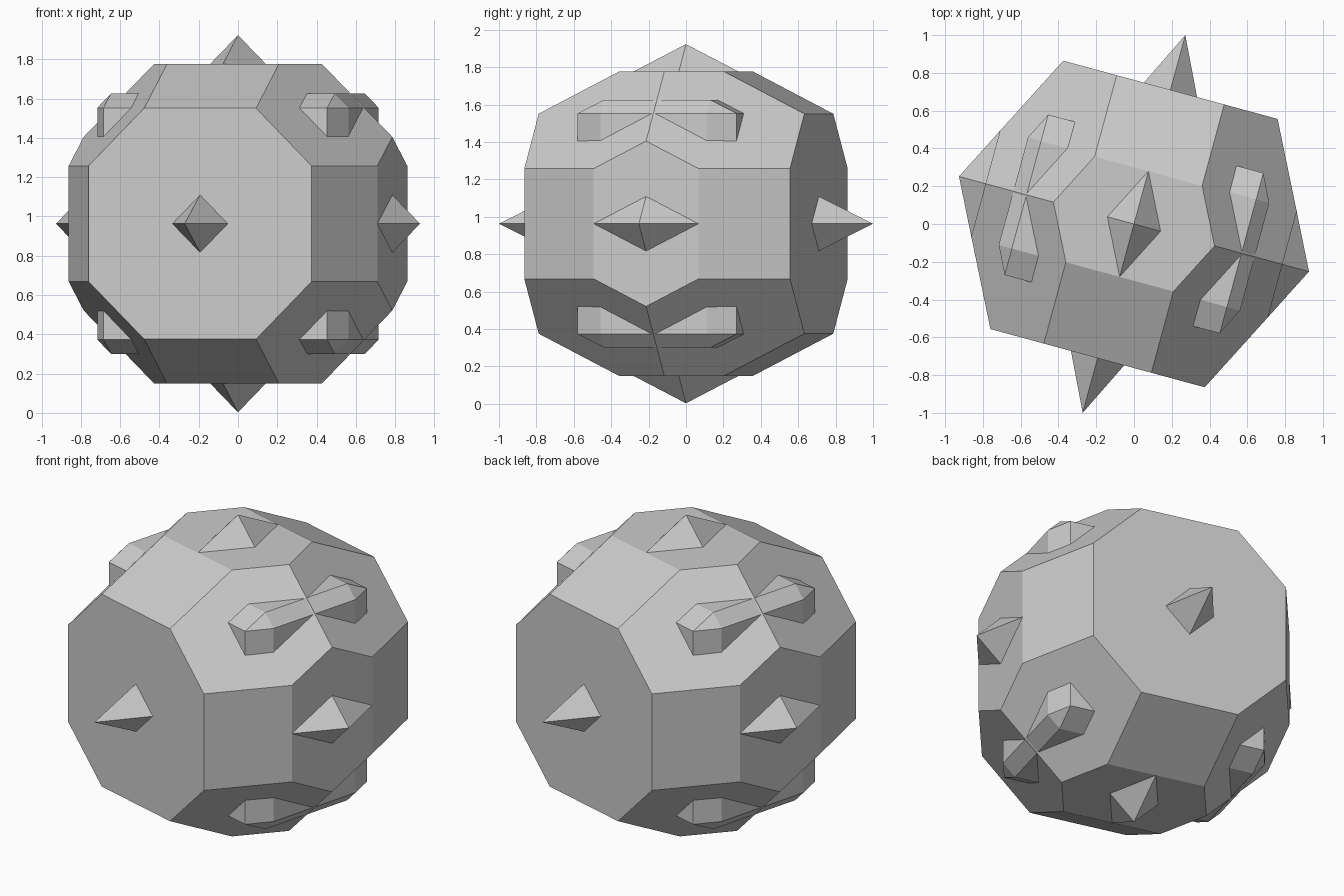
import bpy, bmesh, math
from mathutils import Matrix

if "Cube" in bpy.data.objects:
    bpy.data.objects.remove(bpy.data.objects["Cube"])

TURN = Matrix.Translation((0, 0, 0.963)) @ Matrix.Rotation(math.radians(-15.2), 4, 'Z')


def hull(name, points):
    """Convex flat-faced solid around the points, with coplanar faces merged."""
    bm = bmesh.new()
    for p in set(points):
        bm.verts.new(p)
    res = bmesh.ops.convex_hull(bm, input=bm.verts[:])
    loose = [v for v in res["geom_interior"] if isinstance(v, bmesh.types.BMVert)]
    bmesh.ops.delete(bm, geom=loose, context='VERTS')
    bmesh.ops.dissolve_limit(bm, angle_limit=math.radians(2),
                             verts=bm.verts[:], edges=bm.edges[:])
    bmesh.ops.recalc_face_normals(bm, faces=bm.faces[:])
    me = bpy.data.meshes.new(name)
    bm.to_mesh(me)
    bm.free()
    ob = bpy.data.objects.new(name, me)
    bpy.context.collection.objects.link(ob)
    ob.matrix_world = TURN
    return ob


SIGNS = (-1, 1)

# Faceted body: corner points repeated by sign and by swapping x with z
SIDE, FRONT, K = 0.814, 0.736, 0.507        # face distances, bevel slope
EDGE = 0.961 - K * FRONT                    # half width of the front octagon
LIP = (0.961 - SIDE) / K                    # half depth of the side faces
STEP = 0.295
RIDGE = EDGE + STEP + K * FRONT - SIDE
corners = [(EDGE, FRONT, STEP), (SIDE, LIP, STEP), (SIDE, 0, RIDGE)]
corners += [(c, b, a) for a, b, c in corners]
hull("body", [(a * i, b * j, c * k) for a, b, c in corners
              for i in SIGNS for j in SIGNS for k in SIGNS])


# Spikes: four-sided points, mirrored inside the body
def spike(name, axis, sign, base, tip, widths):
    pts = []
    for i in range(3):
        for s in SIGNS:
            p = [0, 0, 0]
            p[axis] = sign * base
            if i == axis:
                p[i] = sign * (base + s * (tip - base))
            else:
                p[i] = s * widths[i]
            pts.append(tuple(p))
    hull(name, pts)


for sign, names in ((-1, ("left", "front", "bottom")), (1, ("right", "back", "top"))):
    spike(names[0] + "_spike", 0, sign, SIDE, 0.96, (0, LIP, 0.146))
    spike(names[1] + "_spike", 1, sign, FRONT, 1.036, (0.146, 0, 0.146))
    spike(names[2] + "_spike", 2, sign, SIDE, 0.96, (0.146, LIP, 0))

# Chamfered bars across the four diagonal ridges
IN, MID, OUT = 0.443, 0.59, 0.662
profile = [(IN, 0.44, IN), (IN, 0.44, MID), (MID, 0.44, MID), (MID, 0.44, IN),
           (IN, 0.295, OUT), (MID, 0.295, OUT), (OUT, 0.295, MID), (OUT, 0.295, IN)]
for i, side in zip(SIGNS, ("left", "right")):
    for k, level in zip(SIGNS, ("lower", "upper")):
        hull(f"{level}_{side}_bar", [(a * i, b * j, c * k)
                                     for a, b, c in profile for j in SIGNS])
